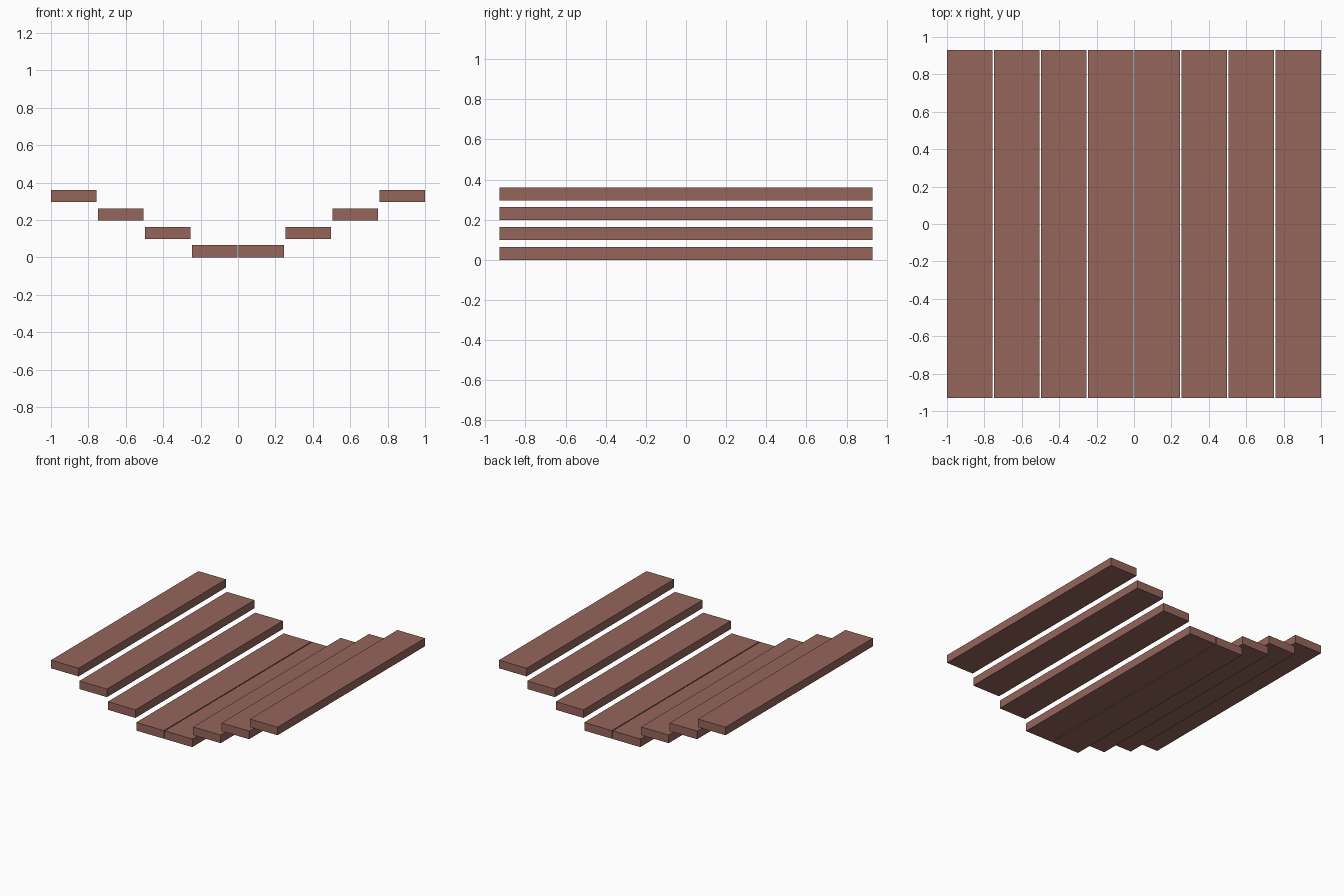
import bpy

if "Cube" in bpy.data.objects:
    bpy.data.objects.remove(bpy.data.objects["Cube"])

WIDTH, LENGTH, THICK = 0.2435, 1.86, 0.065
PITCH_X, STEP_Z = 0.251, 0.0987

mat = bpy.data.materials.new("brown_wood")
mat.diffuse_color = (0.30, 0.13, 0.105, 1)
mat.use_nodes = True
mat.node_tree.nodes["Principled BSDF"].inputs["Base Color"].default_value = mat.diffuse_color


def plank(name, x, z):
    bpy.ops.mesh.primitive_cube_add(size=1, location=(x, 0, z + THICK / 2))
    ob = bpy.context.object
    ob.name = name
    ob.scale = (WIDTH, LENGTH, THICK)
    bpy.ops.object.transform_apply(location=False, rotation=False, scale=True)
    ob.data.materials.append(mat)


# Planks rise in steps from the middle pair outwards, mirrored left and right
for i in range(4):
    for side, label in ((-1, "left"), (1, "right")):
        plank(f"plank_{label}_{i + 1}", side * (i + 0.5) * PITCH_X, i * STEP_Z)
